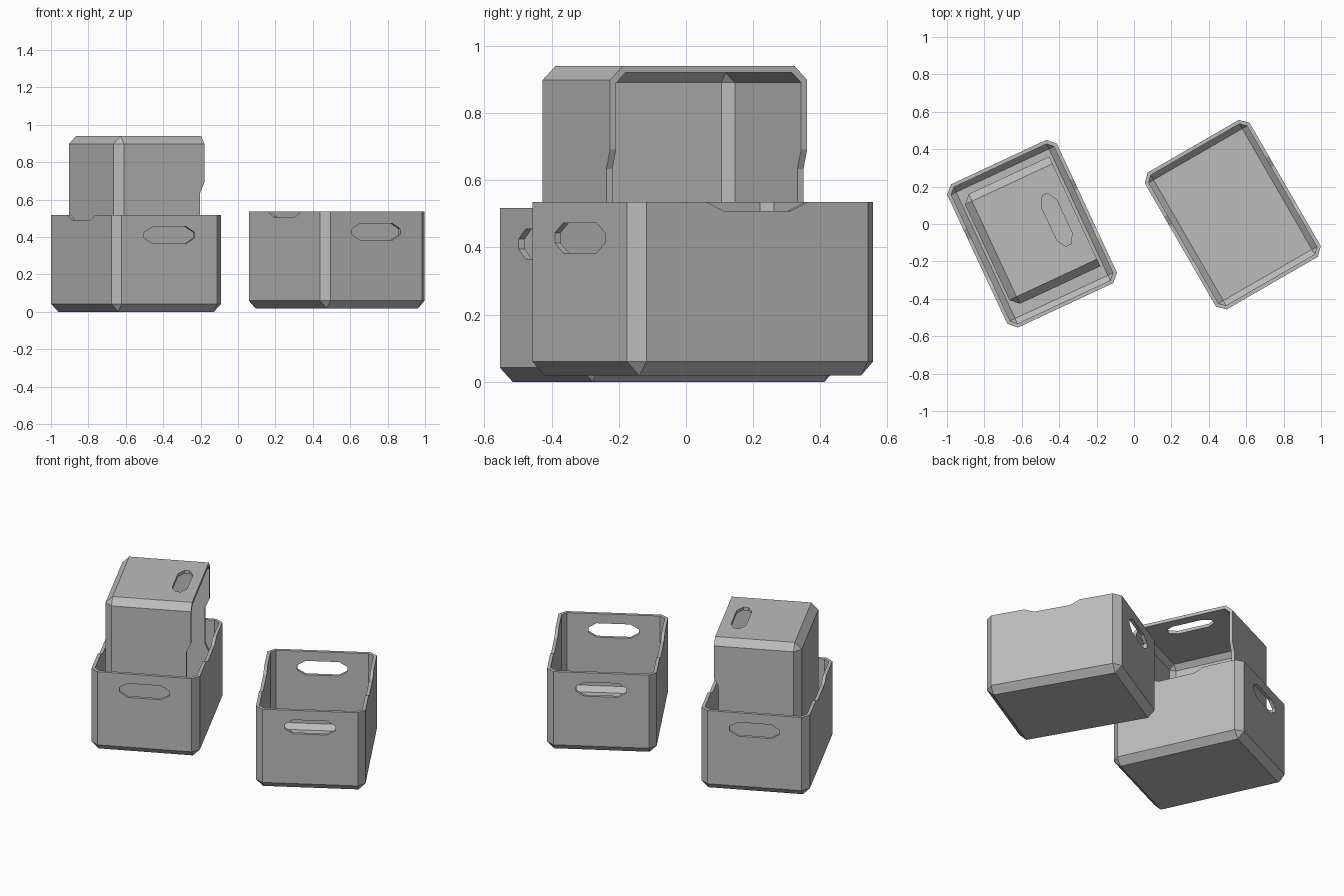
import bpy, bmesh, math
from mathutils import Matrix, Vector

if "Cube" in bpy.data.objects:
    bpy.data.objects.remove(bpy.data.objects["Cube"])

WIDTH, LENGTH, HEIGHT = 0.647, 0.845, 0.517
WALL, BEVEL, INNER_BEVEL = 0.02, 0.042, 0.03

grey = bpy.data.materials.new("plain grey")
grey.use_nodes = True
grey.diffuse_color = (0.5, 0.5, 0.5, 1)
grey.node_tree.nodes["Principled BSDF"].inputs["Base Color"].default_value = (0.5, 0.5, 0.5, 1)


def add_object(name, bm):
    bmesh.ops.recalc_face_normals(bm, faces=bm.faces)
    mesh = bpy.data.meshes.new(name)
    bm.to_mesh(mesh)
    bm.free()
    mesh.materials.append(grey)
    obj = bpy.data.objects.new(name, mesh)
    bpy.context.collection.objects.link(obj)
    return obj


def tub(name, width, length, bottom, top, bevel):
    """Box bevelled on every edge except those around its top."""
    bm = bmesh.new()
    bmesh.ops.create_cube(bm, size=1)
    for v in bm.verts:
        v.co = Vector((v.co.x * width, v.co.y * length, top if v.co.z > 0 else bottom))
    edges = [e for e in bm.edges if min(v.co.z for v in e.verts) < top - 0.001]
    bmesh.ops.bevel(bm, geom=edges, offset=bevel, segments=1, affect='EDGES')
    return add_object(name, bm)


def prism(name, profile, along_x):
    """Extrude a side profile right through the crate."""
    bm = bmesh.new()
    place = (lambda a, z: (-1, a, z)) if along_x else (lambda a, z: (a, -1, z))
    face = bm.faces.new([bm.verts.new(place(a, z)) for a, z in profile])
    new = bmesh.ops.extrude_face_region(bm, geom=[face])["geom"]
    step = Vector((2, 0, 0)) if along_x else Vector((0, 2, 0))
    bmesh.ops.translate(bm, vec=step, verts=[g for g in new if isinstance(g, bmesh.types.BMVert)])
    return add_object(name, bm)


# Crate body and the shapes cut out of it
body = tub("crate_body", WIDTH, LENGTH, 0, HEIGHT, BEVEL)
cavity = tub("cavity_cutter", WIDTH - 2 * WALL, LENGTH - 2 * WALL, WALL, HEIGHT + 0.2, INNER_BEVEL)

# Shallow dip in the rim of both long sides
dip_half = [(0.115, HEIGHT - 0.027), (0.174, HEIGHT), (0.174, HEIGHT + 0.1)]
dip = prism("rim_dip_cutter", dip_half + [(-a, z) for a, z in reversed(dip_half)], True)

# Grip holes with clipped corners in both ends
grip_half = [(0.099, 0.365), (0.149, 0.395), (0.149, 0.425), (0.099, 0.455)]
grip = prism("grip_cutter", grip_half + [(-a, z) for a, z in reversed(grip_half)], False)

cutters = [cavity, dip, grip]
for cutter in cutters:
    cutter.hide_render = True
    mod = body.modifiers.new(cutter.name, 'BOOLEAN')
    mod.operation = 'DIFFERENCE'
    mod.solver = 'EXACT'
    mod.object = cutter

bpy.context.view_layer.update()
crate_mesh = bpy.data.meshes.new_from_object(body.evaluated_get(bpy.context.evaluated_depsgraph_get()))
crate_mesh.name = "crate"
for obj in [body] + cutters:
    bpy.data.objects.remove(obj)


def place_crate(name, location, angle, tip=Matrix.Identity(4)):
    obj = bpy.data.objects.new(name, crate_mesh)
    bpy.context.collection.objects.link(obj)
    obj.matrix_world = Matrix.Translation(location) @ Matrix.Rotation(math.radians(angle), 4, 'Z') @ tip


# Two upright crates, and one stood on end inside the first with its opening sideways
on_end = Matrix(((0, 0, 1), (1, 0, 0), (0, 1, 0))).to_4x4()
place_crate("lower_crate", (-0.545, -0.052, 0), 25)
place_crate("side_crate", (0.528, 0.05, 0.018), 30)
place_crate("upended_crate", (-0.785, -0.151, 0.5175), 25, on_end)
